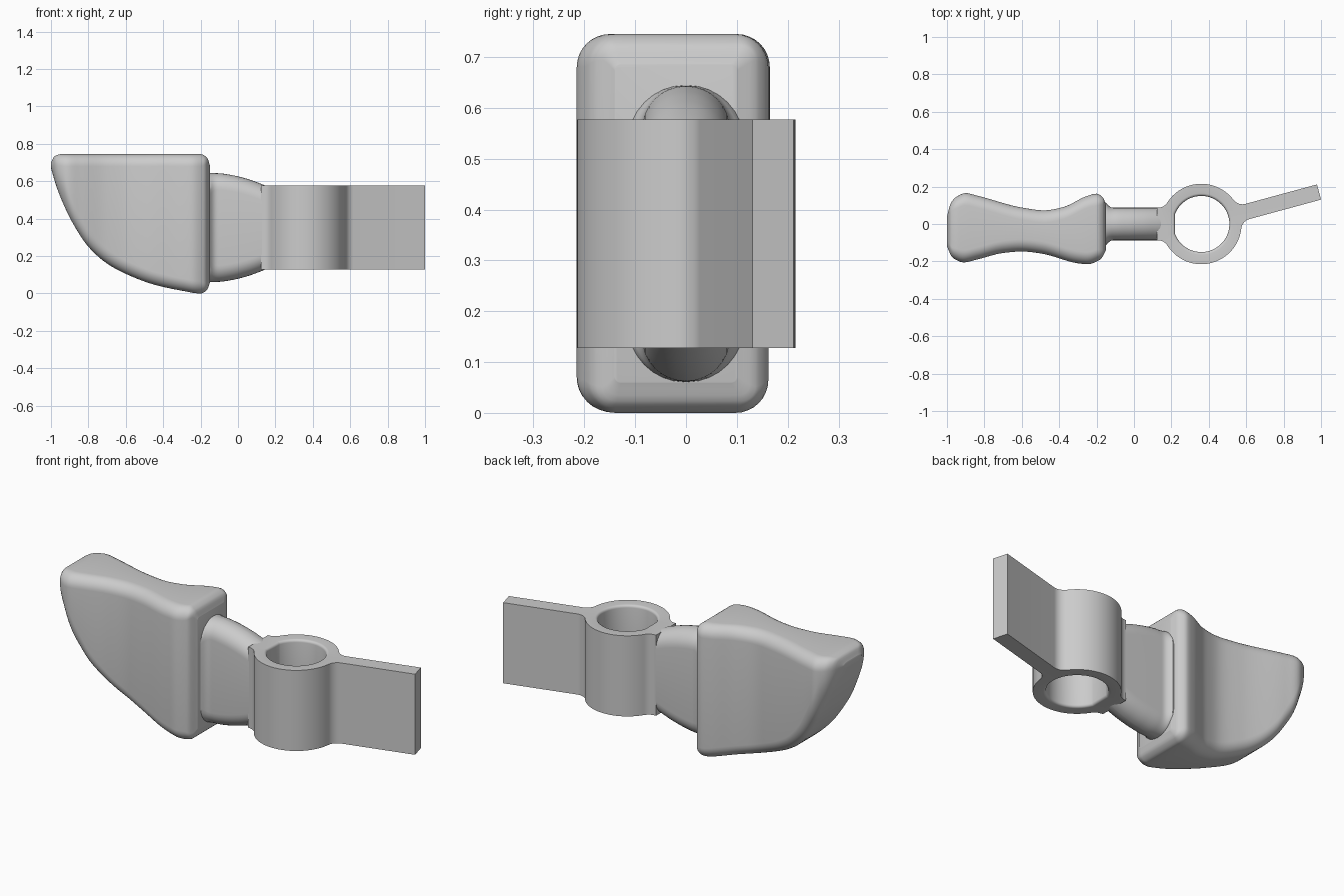
import bpy, bmesh, math

cube = bpy.data.objects.get("Cube")
if cube:
    bpy.data.objects.remove(cube, do_unlink=True)

grey = bpy.data.materials.new("plain grey")
grey.use_nodes = True
grey.diffuse_color = (0.6, 0.6, 0.6, 1)
grey.node_tree.nodes["Principled BSDF"].inputs["Base Color"].default_value = (0.6, 0.6, 0.6, 1)


def curve(points):
    """Smooth monotone curve through (x, value) points."""
    xs, vs = zip(*points)
    sec = [(vs[i + 1] - vs[i]) / (xs[i + 1] - xs[i]) for i in range(len(xs) - 1)]
    slopes = [sec[0]]
    for a, b in zip(sec, sec[1:]):
        slopes.append(2 * a * b / (a + b) if a * b > 0 else 0)
    slopes.append(sec[-1])

    def value(x):
        x = min(max(x, xs[0]), xs[-1])
        i = max(k for k in range(len(sec)) if xs[k] <= x)
        h = xs[i + 1] - xs[i]
        t = (x - xs[i]) / h
        return ((1 + 2 * t) * (1 - t) ** 2 * vs[i] + t * (1 - t) ** 2 * h * slopes[i]
                + t * t * (3 - 2 * t) * vs[i + 1] + t * t * (t - 1) * h * slopes[i + 1])
    return value


def finish(bm, name):
    bmesh.ops.recalc_face_normals(bm, faces=bm.faces)
    mesh = bpy.data.meshes.new(name)
    bm.to_mesh(mesh)
    bm.free()
    mesh.materials.append(grey)
    obj = bpy.data.objects.new(name, mesh)
    bpy.context.collection.objects.link(obj)
    bpy.ops.object.select_all(action='DESELECT')
    obj.select_set(True)
    bpy.context.view_layer.objects.active = obj
    bpy.ops.object.shade_smooth_by_angle(angle=math.radians(32))
    return obj


def rounded_section(x, y0, y1, z0, z1, ry, rz_low, rz_top, steps=8):
    """Rounded rectangle across x, with elliptical corners."""
    ry = min(ry, (y1 - y0) * 0.49)
    rz_low = min(rz_low, (z1 - z0) * 0.6)
    rz_top = min(rz_top, (z1 - z0) * 0.38)
    corners = [(y1 - ry, z1 - rz_top, rz_top), (y0 + ry, z1 - rz_top, rz_top),
               (y0 + ry, z0 + rz_low, rz_low), (y1 - ry, z0 + rz_low, rz_low)]
    pts = []
    for q, (cy, cz, rz) in enumerate(corners):
        for k in range(steps + 1):
            a = math.pi / 2 * (q + k / steps)
            pts.append((x, cy + ry * math.cos(a), cz + rz * math.sin(a)))
    return pts


def loft(sections, name):
    bm = bmesh.new()
    rings = [[bm.verts.new(p) for p in s] for s in sections]
    n = len(rings[0])
    for a, b in zip(rings, rings[1:]):
        for i in range(n):
            j = (i + 1) % n
            bm.faces.new((a[i], a[j], b[j], b[i]))
    bm.faces.new(rings[0])
    bm.faces.new(rings[-1])
    return finish(bm, name)


# Waisted body with a swept underside
back = curve([(-1, .04), (-.98, .11), (-.95, .145), (-.9, .165), (-.84, .152), (-.6, .088),
              (-.48, .073), (-.38, .09), (-.25, .15), (-.2, .162), (-.165, .14), (-.15, .1)])
front = curve([(-1, -.12), (-.97, -.18), (-.91, -.205), (-.84, -.19), (-.7, -.155), (-.6, -.147),
               (-.5, -.157), (-.3, -.21), (-.25, -.215), (-.18, -.19), (-.15, -.14)])
under = curve([(-1, .67), (-.97, .57), (-.93, .47), (-.88, .37), (-.8, .25), (-.7, .16),
               (-.6, .105), (-.45, .048), (-.3, .015), (-.2, 0), (-.165, .02), (-.15, .06)])
upper = curve([(-1, .7), (-.98, .735), (-.94, .745), (-.2, .745), (-.165, .725), (-.15, .685)])
corner = curve([(-1, .04), (-.93, .065), (-.2, .065), (-.15, .012)])

sections = []
STEPS = 64
for i in range(STEPS + 1):
    x = -0.575 - 0.425 * math.cos(math.pi * i / STEPS)
    r = corner(x)
    slope = (under(x + .01) - under(x - .01)) / .02 if x < -.25 else 0
    sections.append(rounded_section(x, front(x), back(x), under(x), upper(x),
                                    r, r * math.hypot(1, slope), r))
loft(sections, "body")

# Round-edged neck between body and ring
MID = 0.3525
half_height = curve([(-.2, .293), (-.1, .29), (-.03, .28), (.05, .26), (.12, .235), (.2, .2)])
half_width = curve([(-.2, .12), (-.15, .115), (-.135, .096), (-.11, .087), (.2, .087)])
sections = []
for i in range(41):
    x = -0.2 + 0.4 * i / 40
    w, h = half_width(x), half_height(x)
    sections.append(rounded_section(x, -w, w, MID - h, MID + h, w, w, w))
loft(sections, "neck")

# Ring with filleted lugs: an outline seen from above, pierced by a round hole
CX, OUTER, HOLE, LOW, HIGH = 0.36, 0.215, 0.15, 0.128, 0.577


def lug(angle, half, length, fillet=0.06):
    """Outline of a straight lug leaving the ring, and the angle it covers."""
    cy = half + fillet
    cx = math.sqrt((OUTER + fillet) ** 2 - cy ** 2)
    start = math.atan2(cy, cx)
    side = []
    for k in range(9):
        a = math.pi + start + (math.pi / 2 - start) * k / 8
        side.append((cx + fillet * math.cos(a), cy + fillet * math.sin(a)))
    side.append((length, half))
    pts = [(x, -y) for x, y in side] + side[::-1]
    c, s = math.cos(angle), math.sin(angle)
    return [(x * c - y * s, x * s + y * c) for x, y in pts], start


def arc(a0, a1, steps=28):
    return [(OUTER * math.cos(a), OUTER * math.sin(a))
            for a in (a0 + (a1 - a0) * k / steps for k in range(1, steps))]


arm_angle = math.radians(15.2)
arm, arm_cover = lug(arm_angle, 0.042, 0.652)
root, root_cover = lug(math.pi, 0.087, 0.236)
outline = (arm + arc(arm_angle + arm_cover, math.pi - root_cover)
           + root + arc(math.pi + root_cover, 2 * math.pi + arm_angle - arm_cover))

bm = bmesh.new()
EDGE = 0.014
hole_profile = [(HOLE + EDGE * (1 - math.sin(a)), EDGE * (1 - math.cos(a)))
                for a in (math.pi / 2 * k / 4 for k in range(5))]
columns = []
for x, y in outline:
    d = math.hypot(x, y)
    loop = [(d, LOW), (d, HIGH)]
    loop += [(r, HIGH - dz) for r, dz in hole_profile]
    loop += [(r, LOW + dz) for r, dz in reversed(hole_profile)]
    columns.append([bm.verts.new((CX + x / d * r, y / d * r, z)) for r, z in loop])
for a, b in zip(columns, columns[1:] + columns[:1]):
    for i in range(len(a)):
        j = (i + 1) % len(a)
        bm.faces.new((a[i], a[j], b[j], b[i]))
finish(bm, "ring_and_arm")
